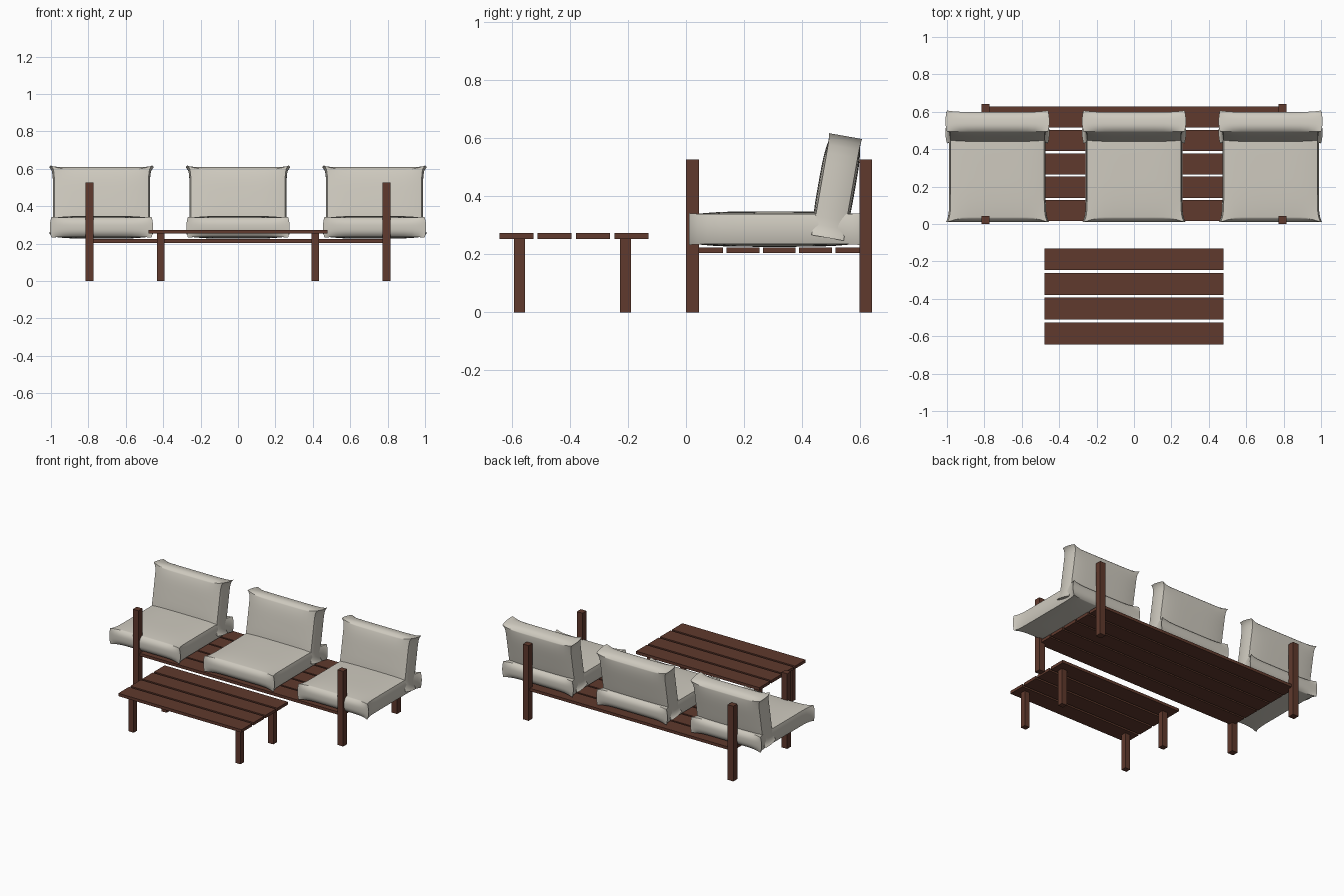
import bpy, bmesh, math
from mathutils import Matrix, Vector

cube = bpy.data.objects.get("Cube")
if cube:
    bpy.data.objects.remove(cube, do_unlink=True)


def material(name, color):
    m = bpy.data.materials.new(name)
    m.use_nodes = True
    m.diffuse_color = color
    m.node_tree.nodes["Principled BSDF"].inputs["Base Color"].default_value = color
    return m


wood = material("brown wood", (0.115, 0.041, 0.026, 1))
fabric = material("cream fabric", (0.62, 0.59, 0.52, 1))


def add_object(name, bm, mat):
    mesh = bpy.data.meshes.new(name)
    bm.to_mesh(mesh)
    bm.free()
    mesh.materials.append(mat)
    obj = bpy.data.objects.new(name, mesh)
    bpy.context.collection.objects.link(obj)
    return obj


def box(name, x, y, z):
    """Wooden box from (min, max) pairs."""
    bm = bmesh.new()
    lo, hi = Vector((x[0], y[0], z[0])), Vector((x[1], y[1], z[1]))
    bmesh.ops.create_cube(bm, size=1, matrix=Matrix.Translation((lo + hi) / 2)
                          @ Matrix.Diagonal((*(hi - lo), 1)))
    return add_object(name, bm, wood)


def cushion(name, w, d, t, location, tilt):
    """Soft pillow with bulging faces and pinched corners; sizes are halves."""
    bm = bmesh.new()
    bmesh.ops.create_cube(bm, size=2)
    bmesh.ops.subdivide_edges(bm, edges=bm.edges[:], cuts=13, use_grid_fill=True)
    for v in bm.verts:
        # crowd the grid towards the edges
        px, py, pz = (math.sin(c * math.pi / 2) for c in v.co)
        puff = (1 - px ** 4) * (1 - py ** 4)
        ear = abs(px * py) ** 10
        v.co.x = px * (w - 0.01 - 0.008 * pz ** 2 + 0.018 * ear)
        v.co.y = py * (d - 0.022 * abs(pz) ** 3 * (1 - px ** 8))
        v.co.z = pz * t * (0.84 + 0.16 * puff + 0.06 * ear)
    bm.transform(Matrix.Translation(location) @ Matrix.Rotation(tilt, 4, 'X'))
    obj = add_object(name, bm, fabric)
    bpy.ops.object.select_all(action='DESELECT')
    obj.select_set(True)
    bpy.context.view_layer.objects.active = obj
    bpy.ops.object.shade_smooth_by_angle(angle=math.radians(45))


# Bench platform slats
for i in range(5):
    y = 0.015 + 0.125 * i
    box(f"bench_slat_{i + 1}", (-0.8, 0.8), (y, y + 0.113), (0.204, 0.224))

# Bench corner posts and table legs
for side, s in (("left", 1), ("right", -1)):
    for end, y in (("front", 0.0), ("back", 0.597)):
        box(f"bench_post_{end}_{side}", sorted((s * 0.772, s * 0.816)),
            (y, y + 0.044), (0, 0.527))
    for end, y in (("front", -0.593), ("back", -0.228)):
        box(f"table_leg_{end}_{side}", sorted((s * 0.394, s * 0.434)),
            (y, y + 0.038), (0, 0.254))

# Table top slats
for i in range(4):
    y = -0.643 + 0.132 * i
    box(f"table_slat_{i + 1}", (-0.478, 0.478), (y, y + 0.117), (0.253, 0.273))

# Seat and back cushions
for place, x in (("right", -0.73), ("middle", 0), ("left", 0.73)):
    cushion(f"seat_cushion_{place}", 0.268, 0.295, 0.061, (x, 0.305, 0.287), 0)
    cushion(f"back_cushion_{place}", 0.27, 0.178, 0.064, (x, 0.519, 0.432),
            math.radians(80))
